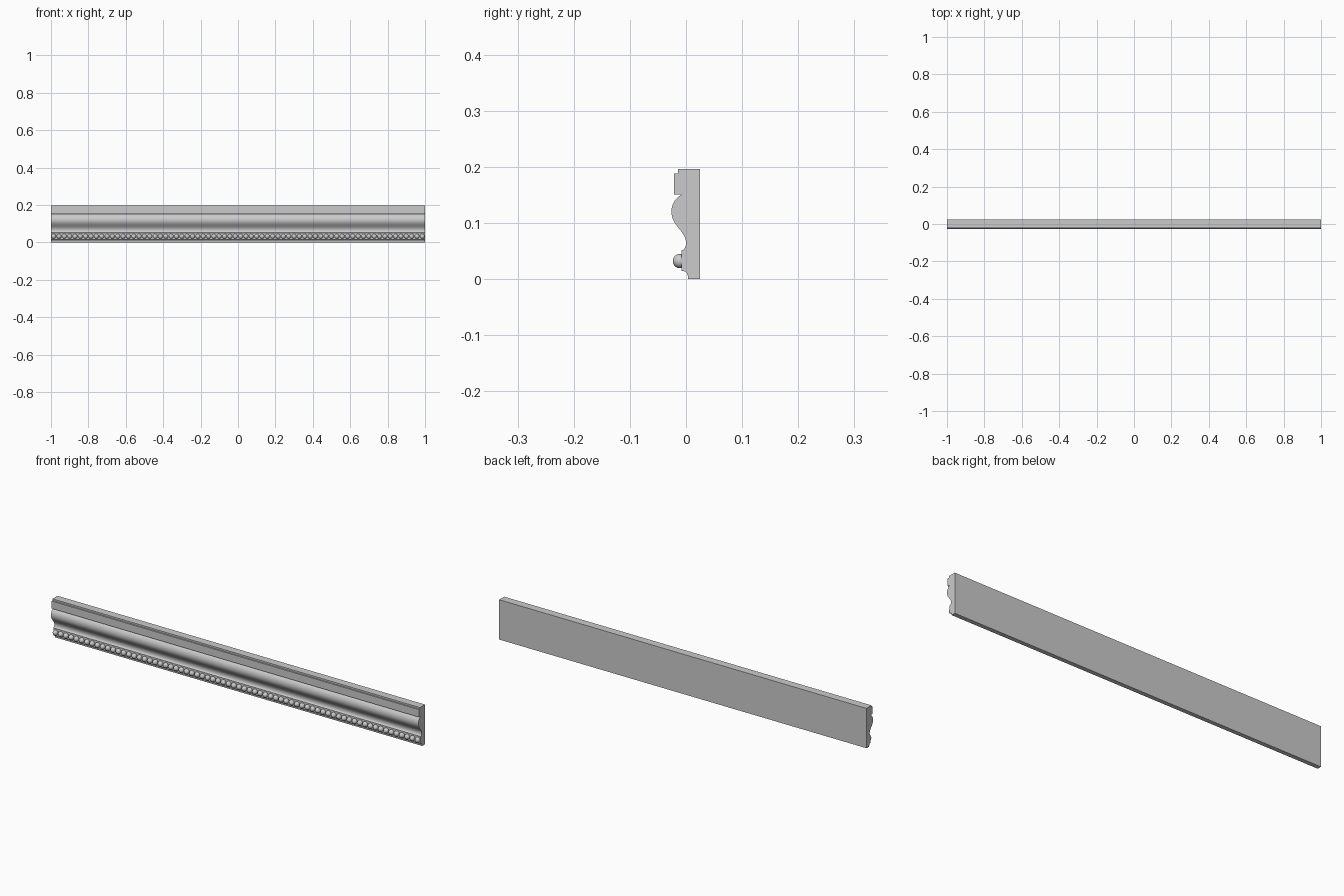
import bpy, bmesh
from mathutils import Vector
from mathutils.geometry import interpolate_bezier

if "Cube" in bpy.data.objects:
    bpy.data.objects.remove(bpy.data.objects["Cube"])


def curve(a, b, c, d, n=14):
    return [tuple(p) for p in interpolate_bezier(Vector(a), Vector(b), Vector(c), Vector(d), n)]


# Cross-section (y, z): back and stepped top fillet
profile = [(0.025, 0.0), (0.025, 0.196), (-0.014, 0.196), (-0.014, 0.188),
           (-0.021, 0.188), (-0.021, 0.151)]
# Swelling ogee, hollow, bead rail and foot cove
profile += curve((-0.006, 0.151), (-0.018, 0.146), (-0.026, 0.134), (-0.026, 0.120))
profile += curve((-0.026, 0.120), (-0.026, 0.094), (0.0, 0.086), (0.0, 0.064), 18)[1:]
profile += curve((0.0, 0.064), (0.0, 0.056), (-0.004, 0.051), (-0.008, 0.051), 8)[1:]
profile += [(-0.008, 0.014)]
profile += curve((-0.004, 0.014), (0.001, 0.013), (0.004, 0.008), (0.004, 0.0), 8)

# Moulding body: extrude the section along x
bm = bmesh.new()
face = bm.faces.new([bm.verts.new((-1, y, z)) for y, z in profile])
out = bmesh.ops.extrude_face_region(bm, geom=[face], use_keep_orig=True)
verts = [v for v in out["geom"] if isinstance(v, bmesh.types.BMVert)]
bmesh.ops.translate(bm, verts=verts, vec=(2, 0, 0))
bmesh.ops.recalc_face_normals(bm, faces=bm.faces)
mesh = bpy.data.meshes.new("moulding")
bm.to_mesh(mesh)
bm.free()
moulding = bpy.data.objects.new("moulding", mesh)
bpy.context.collection.objects.link(moulding)
bpy.context.view_layer.objects.active = moulding
moulding.select_set(True)
bpy.ops.object.shade_smooth_by_angle(angle=0.5)

# Row of round beads along the lower rail
count = 70
step = 2 / count
bpy.ops.mesh.primitive_uv_sphere_add(segments=20, ring_count=12, radius=0.0128,
                                     location=(-1 + step / 2, -0.0108, 0.032))
beads = bpy.context.object
beads.name = "bead_row"
bpy.ops.object.shade_smooth()
array = beads.modifiers.new("repeat", 'ARRAY')
array.count = count
array.use_relative_offset = False
array.use_constant_offset = True
array.constant_offset_displace = (step, 0, 0)
